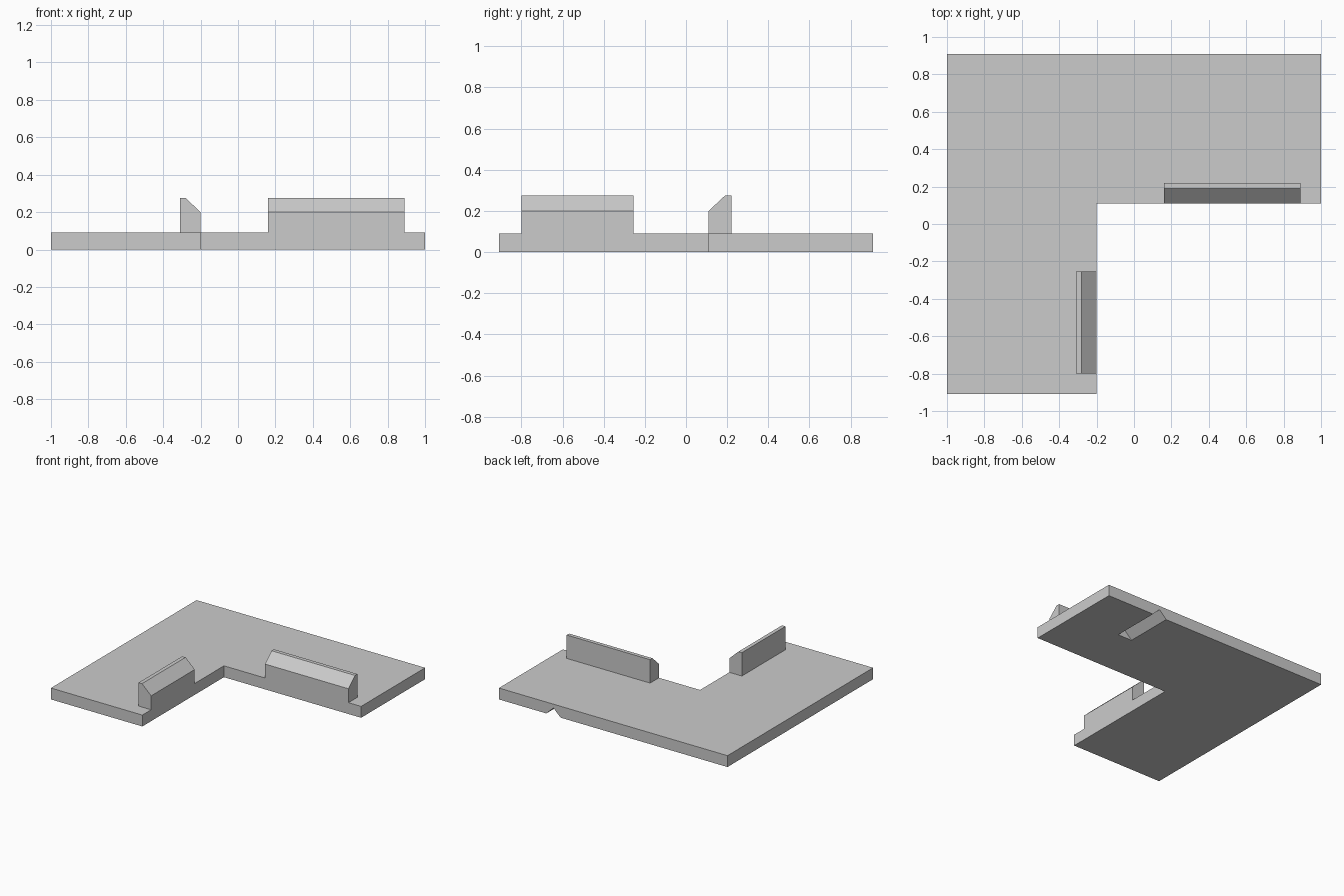
import bpy, bmesh
from mathutils import Vector

default_cube = bpy.data.objects.get("Cube")
if default_cube:
    bpy.data.objects.remove(default_cube, do_unlink=True)

grey = bpy.data.materials.new("matte grey")
grey.use_nodes = True
colour = (0.6, 0.6, 0.6, 1.0)
grey.diffuse_color = colour
grey.node_tree.nodes["Principled BSDF"].inputs["Base Color"].default_value = colour

BASE_TOP, BEND, LIP_TOP = 0.09, 0.2, 0.275


def prism(name, profile, sweep):
    """Sweep a flat closed profile along a vector."""
    bm = bmesh.new()
    face = bm.faces.new([bm.verts.new(p) for p in profile])
    swept = bmesh.ops.extrude_face_region(bm, geom=[face], use_keep_orig=True)
    moved = [v for v in swept["geom"] if isinstance(v, bmesh.types.BMVert)]
    bmesh.ops.translate(bm, verts=moved, vec=Vector(sweep))
    bmesh.ops.recalc_face_normals(bm, faces=bm.faces)
    mesh = bpy.data.meshes.new(name)
    bm.to_mesh(mesh)
    bm.free()
    mesh.materials.append(grey)
    obj = bpy.data.objects.new(name, mesh)
    bpy.context.collection.objects.link(obj)
    return obj


# L-shaped base plate
outline = [(-1, -0.91), (-0.2, -0.91), (-0.2, 0.11),
           (1, 0.11), (1, 0.91), (-1, 0.91)]
plate = prism("base_plate", [(x, y, 0) for x, y in outline], (0, 0, BASE_TOP))

# V groove in the underside, open at the back edge
groove = prism("groove_cutter",
               [(0.45, 0.52, -0.01), (0.595, 0.52, -0.01), (0.5225, 0.52, 0.06)],
               (0, 0.5, 0))
groove.hide_render = True
cut = plate.modifiers.new("groove", "BOOLEAN")
cut.operation = "DIFFERENCE"
cut.solver = "EXACT"
cut.object = groove
bpy.context.view_layer.objects.active = plate
bpy.ops.object.modifier_apply(modifier=cut.name)
bpy.data.objects.remove(groove, do_unlink=True)

# Chamfered lips: (distance behind the inner edge, height)
lip = [(0, BASE_TOP), (0, BEND), (0.08, LIP_TOP), (0.11, LIP_TOP), (0.11, BASE_TOP)]
prism("side_lip", [(-0.2 - d, -0.8, z) for d, z in lip], (0, 0.545, 0))
prism("back_lip", [(0.16, 0.11 + d, z) for d, z in lip], (0.73, 0, 0))
